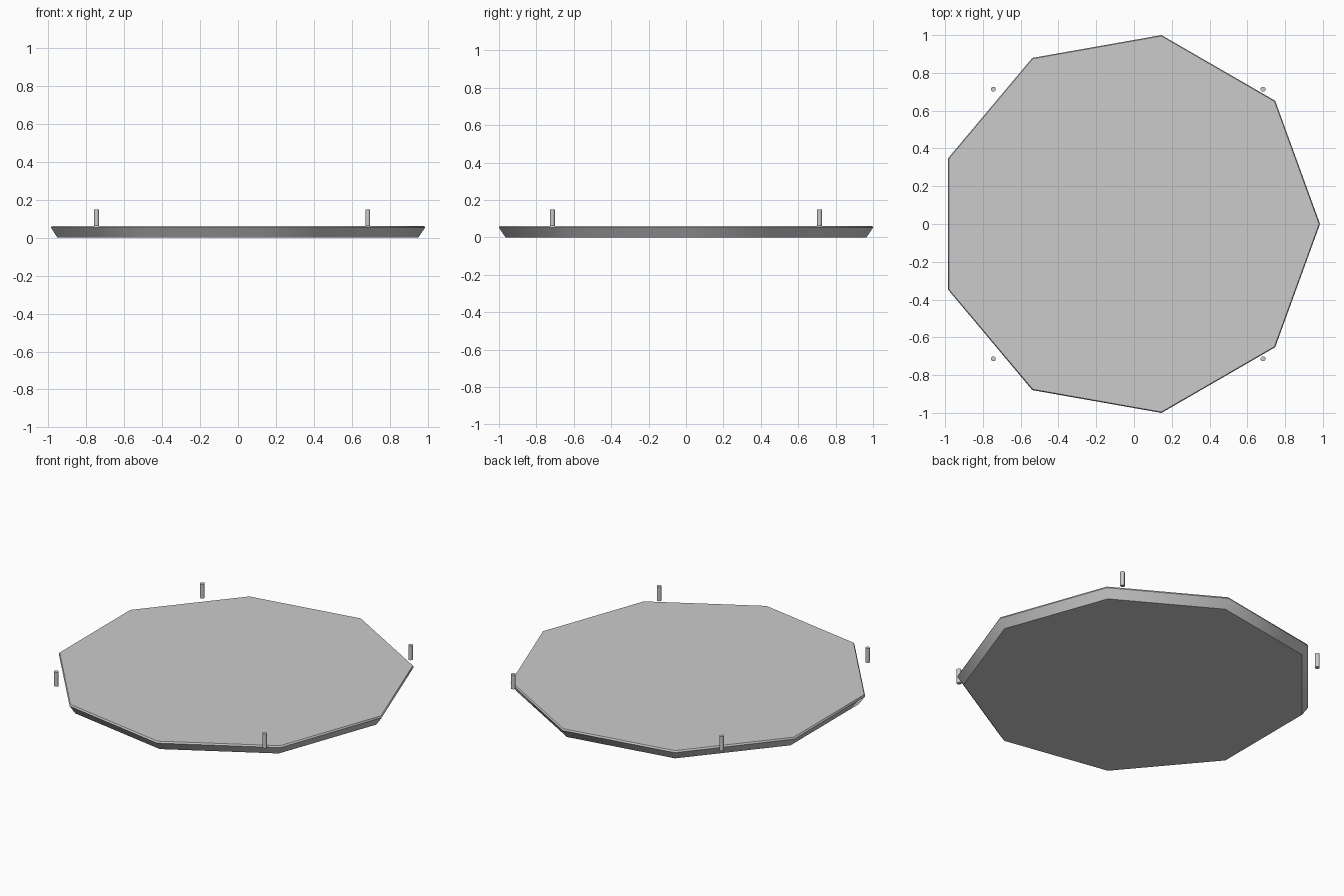
import bpy, bmesh, math

if "Cube" in bpy.data.objects:
    bpy.data.objects.remove(bpy.data.objects["Cube"])

SIDES = 9
R = 1 / math.sin(math.radians(80))               # circumradius giving a 2 unit depth
CX = -R * (1 - math.cos(math.radians(20))) / 2   # centres the nonagon on x


def finish(bm, name, angle):
    bmesh.ops.recalc_face_normals(bm, faces=bm.faces)
    me = bpy.data.meshes.new(name)
    bm.to_mesh(me)
    bm.free()
    ob = bpy.data.objects.new(name, me)
    bpy.context.collection.objects.link(ob)
    bpy.ops.object.select_all(action='DESELECT')
    ob.select_set(True)
    bpy.context.view_layer.objects.active = ob
    bpy.ops.object.shade_smooth_by_angle(angle=math.radians(angle))
    return ob


def lathe(name, profile, sides, centre, angle, turn=0.0):
    """Stack polygon rings of (radius, z) and cap both ends."""
    bm = bmesh.new()
    rings = []
    for r, z in profile:
        rings.append([bm.verts.new((centre[0] + r * math.cos(turn + math.tau * i / sides),
                                    centre[1] + r * math.sin(turn + math.tau * i / sides), z))
                      for i in range(sides)])
    for a, b in zip(rings, rings[1:]):
        for i in range(sides):
            j = (i + 1) % sides
            bm.faces.new((a[i], a[j], b[j], b[i]))
    bm.faces.new(rings[0][::-1])
    bm.faces.new(rings[-1])
    return finish(bm, name, angle)


# Nine-sided plate with undercut sides and a small top chamfer
lathe("plate", [(R * 0.965, 0), (R, 0.052), (R * 0.995, 0.062)], SIDES, (CX, 0), 45)

# Four short pins around the rim
for sx, side in ((-1, "left"), (1, "right")):
    for sy, end in ((-1, "front"), (1, "back")):
        lathe(f"pin_{end}_{side}", [(0.0135, 0.06), (0.0135, 0.149)], 8,
              (CX + sx * 0.714, sy * 0.714), 50, math.pi / 8)
